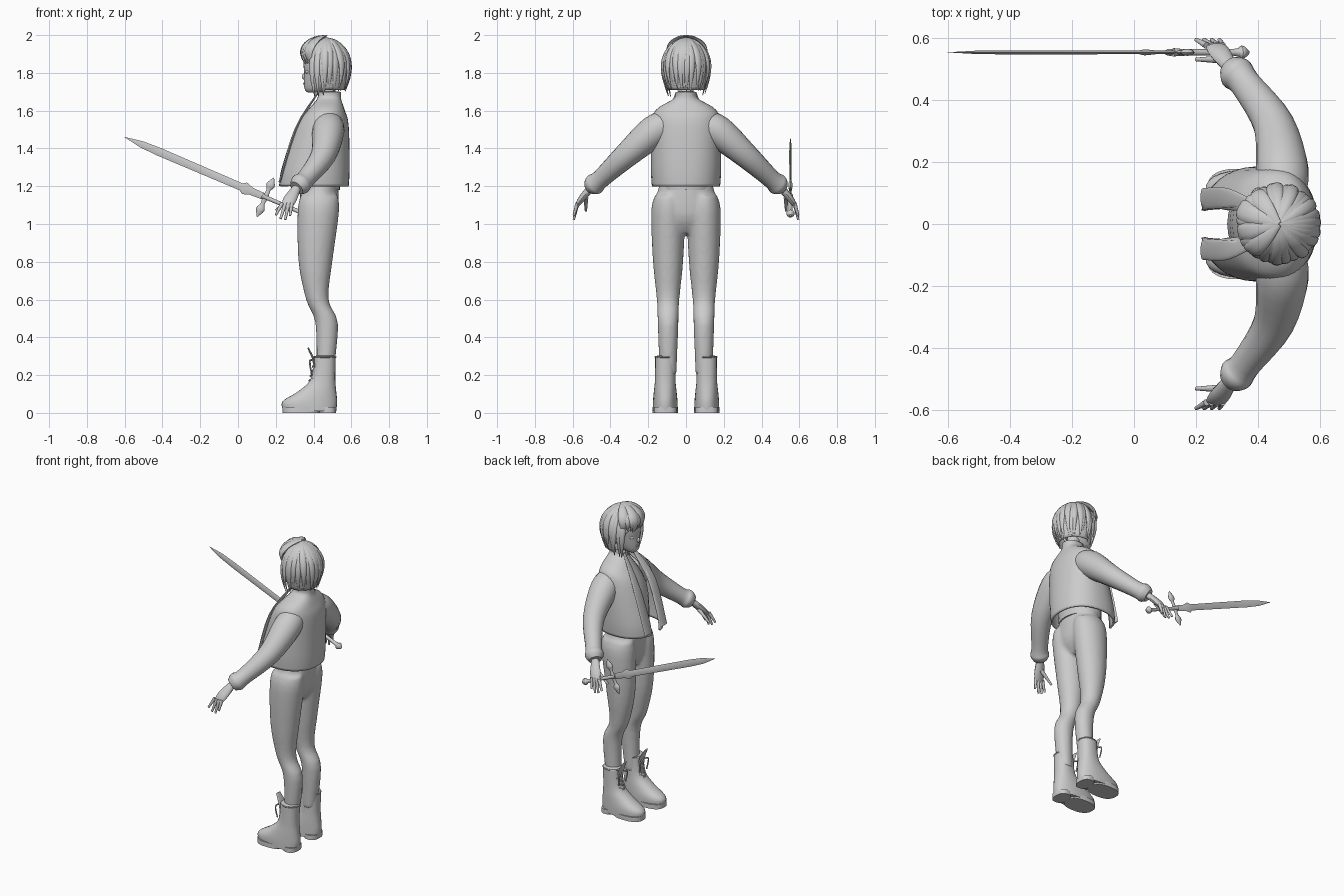
import bpy, bmesh, math, random
from mathutils import Vector

random.seed(4)
default_cube = bpy.data.objects.get("Cube")
if default_cube:
    bpy.data.objects.remove(default_cube)

grey = bpy.data.materials.new("plain_grey")
grey.use_nodes = True
grey.diffuse_color = (.6, .6, .6, 1)
grey.node_tree.nodes["Principled BSDF"].inputs["Base Color"].default_value = grey.diffuse_color
parts = []
SIDES = {"sword_side": 1, "free_side": -1}


def smooth_path(points, steps):
    """Catmull-Rom interpolation of positions and radii together."""
    result = []
    for i in range(len(points) - 1):
        before, start, end = points[max(i - 1, 0)], points[i], points[i + 1]
        after = points[min(i + 2, len(points) - 1)]
        for step in range(steps):
            t = step / steps
            row = []
            for a, b, c, d in zip(before, start, end, after):
                leave, arrive = (c - a) / 2, (d - b) / 2
                blend = t * t * (3 - 2 * t)
                ease = t * (1 - t)
                row.append(b + (c - b) * blend + ease * ((1 - t) * leave - t * arrive))
            result.append(row)
    result.append(list(points[-1]))
    return result


def sweep(bm, points, side=(1, 0, 0), flat=False, count=16, steps=4, power=2, gap=None):
    """Skin elliptical rings (x, y, z, radius[, radius]); a gap leaves the face side open."""
    points = [tuple(p) + tuple(p[3:4]) if len(p) == 4 else tuple(p) for p in points]
    path = smooth_path(points, steps)
    centres = [Vector(p[:3]) for p in path]
    last = len(path) - 1
    rings = []
    for i, centre in enumerate(centres):
        u, v = Vector((1, 0, 0)), Vector((0, 1, 0))
        if not flat:
            tangent = (centres[min(i + 1, last)] - centres[max(i - 1, 0)]).normalized()
            u = Vector(side)
            u = (u - tangent * u.dot(tangent)).normalized()
            v = tangent.cross(u)
        cut = gap(i / last) if gap else 0
        ring = []
        for k in range(count + bool(gap)):
            angle = math.pi + cut + 2 * (math.pi - cut) * k / count
            c, s = math.cos(angle), math.sin(angle)
            c = math.copysign(abs(c) ** (2 / power), c)
            s = math.copysign(abs(s) ** (2 / power), s)
            ring.append(bm.verts.new(centre + u * c * path[i][3] + v * s * path[i][4]))
        rings.append(ring)
    for low, high in zip(rings, rings[1:]):
        for k in range(count):
            following = (k + 1) % len(low)
            bm.faces.new((low[k], low[following], high[following], high[k]))
    if not gap:
        bm.faces.new(rings[0][::-1])
        bm.faces.new(rings[-1])


def part(name, paths, thickness=None, voxel=None, **options):
    """Make one object out of swept paths."""
    bm = bmesh.new()
    for path in paths:
        sweep(bm, path, **options)
    bmesh.ops.recalc_face_normals(bm, faces=bm.faces[:])
    mesh = bpy.data.meshes.new(name)
    bm.to_mesh(mesh)
    bm.free()
    mesh.materials.append(grey)
    obj = bpy.data.objects.new(name, mesh)
    bpy.context.collection.objects.link(obj)
    if thickness:
        solidify = obj.modifiers.new("Thickness", "SOLIDIFY")
        solidify.thickness, solidify.offset = thickness, 0
    if voxel:
        remesh = obj.modifiers.new("Blend", "REMESH")
        remesh.mode, remesh.voxel_size, remesh.use_smooth_shade = "VOXEL", voxel, True
        soften = obj.modifiers.new("Soften", "SMOOTH")
        soften.iterations = 6
    parts.append(obj)


def flip(path, sign):
    return [(p[0], p[1] * sign, *p[2:]) for p in path]


def stack(rows, y=0):
    """Level rings given as (x, z, x radius, y radius)."""
    return [(x, y, z, a, b) for x, z, a, b in rows]


def ball(name, place, size):
    mesh_rows = []
    for i in range(13):
        angle = math.pi * (i + .05) / 12.1
        reach = math.sin(angle)
        mesh_rows.append((place[0], place[1], place[2] - size[2] * math.cos(angle),
                          size[0] * reach, size[1] * reach))
    part(name, [mesh_rows], flat=True, steps=1)


# Trousers: hips and two legs blended into one skin
hips = stack([(.43, 1.25, .1, .13), (.43, 1.05, .1, .17), (.42, .95, .06, .08)])
leg = stack([(.43, 1.15, .1, .07), (.425, 1.06, .11, .09), (.41, .8, .09, .08),
             (.42, .6, .06, .06), (.47, .47, .06, .055), (.46, .2, .045, .045)], y=.095)
part("trousers", [hips, leg, flip(leg, -1)], flat=True, count=24, voxel=.011)

# Shirt, open jacket and lapels
shirt = stack([(.42, 1.18, .12, .14), (.44, 1.45, .11, .15), (.475, 1.65, .04, .05)])
part("shirt", [shirt], flat=True, count=24)
jacket = stack([(.4, 1.2, .18, .175), (.41, 1.3, .175, .18), (.445, 1.52, .135, .175),
                (.465, 1.6, .095, .155), (.48, 1.66, .06, .06), (.48, 1.7, .06, .05)])
part("jacket", [jacket], thickness=.012, flat=True, count=36, power=2.3,
     gap=lambda height: .2 + .3 * height * height)
lapel = [(.42, .045, 1.69, .004, .012), (.305, .08, 1.5, .007, .035), (.22, .085, 1.22, .006, .03)]
part("lapels", [lapel, flip(lapel, -1)])

# Sleeves with puffed cuffs, and open hands
sleeve = [(.475, .08, 1.54, .07), (.478, .17, 1.49, .085), (.45, .32, 1.36, .066),
          (.36, .45, 1.24, .05), (.33, .485, 1.21, .057), (.31, .505, 1.19, .04)]
palm = [(.31, .505, 1.19, .024, .02), (.275, .555, 1.13, .035, .018), (.255, .58, 1.09, .026, .008)]
hand = [palm, [(.28, .53, 1.14, .013), (.2, .53, 1.07, .006)]]
for i in range(4):
    root = (.234 + .017 * i, .575, 1.11, .011)
    end = (.2 + .025 * i, .594, 1.015 + .02 * abs(i - 1.6), .006)
    hand.append([root, end])
for label, sign in SIDES.items():
    part(label + "_sleeve", [flip(sleeve, sign)], count=20)
    part(label + "_hand", [flip(path, sign) for path in hand], count=12)

# Boots: upper, sole with heel, padded rim, tongue and crossed laces
BOOT_Y = .11
upper = stack([(.38, .01, .14, .065), (.38, .06, .145, .065), (.42, .115, .1, .06),
               (.45, .18, .065, .054), (.46, .3, .057, .053)], BOOT_Y)
soles = [stack([(x, z, length, width) for z in (0, .03)], BOOT_Y)
         for x, length, width in ((.335, .1, .068), (.475, .045, .06))]
tongue = stack([(.41, .2, .006, .03), (.4, .28, .006, .034), (.37, .345, .004, .02)], BOOT_Y)
laces = []
for i in range(7):
    x, z = .345 + .055 * math.sqrt(i / 6), .12 + .025 * i
    for slant in (-.012, .012):
        laces.append([(x + .022, BOOT_Y - .03, z - slant, .005), (x, BOOT_Y, z, .005),
                      (x + .022, BOOT_Y + .03, z + slant, .005)])
for direction in (-1, 1):
    laces.append([(.39, BOOT_Y, .28, .005), (.38, BOOT_Y + direction * .04, .27, .005),
                  (.39, BOOT_Y + direction * .035, .2, .004)])
for label, sign in SIDES.items():
    part(label + "_boot", [flip(upper, sign)], flat=True, count=28, power=2.3)
    part(label + "_boot_sole", [flip(path, sign) for path in soles],
         flat=True, count=28, steps=1, power=2.5)
    part(label + "_boot_tongue", [flip(tongue, sign)])
    part(label + "_boot_laces", [flip(path, sign) for path in laces], side=(0, 0, 1), count=6)
    ball(label + "_boot_rim", (.46, BOOT_Y * sign, .295), (.062, .057, .012))

# Neck, head and face
part("neck", [[(.485, 0, 1.6, .045), (.468, 0, 1.78, .038)]], flat=True)
head = stack([(.39, 1.695, .02, .02), (.415, 1.72, .064, .05), (.45, 1.8, .1, .083),
              (.46, 1.88, .108, .09), (.46, 1.96, .04, .04)])
part("head", [head], flat=True, count=28)
ball("nose", (.348, 0, 1.78), (.01, .01, .016))
ball("upper_lip", (.353, 0, 1.746), (.008, .02, .005))
ball("lower_lip", (.355, 0, 1.738), (.008, .017, .005))
for label, sign in SIDES.items():
    ball(label + "_eye", (.371, sign * .035, 1.806), (.014, .018, .012))
    ball(label + "_ear", (.46, sign * .084, 1.79), (.02, .012, .03))

# Hair: a bob shell open at the face, covered by tapered locks from the crown
HAIR_X, HAIR_RADIUS, CROWN = .465, .13, 1.985


def hair_curve(fall, crown, bottom):
    """Distance from the crown and height after part of the fall."""
    return HAIR_RADIUS * math.sin(2.2 * fall), crown - (crown - bottom) * fall ** 1.6


shell = []
for i in range(1, 11):
    radius, height = hair_curve(i / 10, CROWN - .01, 1.71)
    shell.append((HAIR_X, 0, height, radius * .92, radius * .9))
part("hair_shell", [shell], thickness=.008, flat=True, count=36, steps=2,
     gap=lambda fall: min(max(4 * (fall - .4), .02), 1.4))


def hair_lock(name, angle, crown, bottom, width):
    swing = random.uniform(-.1, .1)
    bulge = random.uniform(.97, 1.03)
    path = []
    for i in range(7):
        fall = i / 6
        radius, height = hair_curve(fall, crown, bottom)
        turn = angle + swing * fall
        taper = max(.1, math.sin(math.pi * (.12 + .85 * fall)))
        path.append((HAIR_X + bulge * radius * math.cos(turn), bulge * radius * math.sin(turn) * .95,
                     height, width * taper, .011 * taper))
    part(name, [path], side=(-math.sin(angle), math.cos(angle), 0), count=10, steps=3)


LOCKS = 30
for i in range(LOCKS):
    angle = math.tau * (i + .5) / LOCKS
    from_face = abs(angle - math.pi)
    bottom = random.uniform(1.7, 1.72)
    if from_face < .75:
        bottom += .13
    elif from_face < 1.5:
        bottom -= .03
    hair_lock(f"hair_lock_{i}", angle, CROWN, bottom, .021)
for i in range(4):
    hair_lock(f"hair_fringe_{i}", 2.2 + .6 * i, CROWN + .012, 1.835, .03)

# Sword: every piece lies along one straight line from the tip
tip, along, across = Vector((-.6, .553, 1.46)), Vector((.92, 0, -.393)), Vector((.393, 0, .92))


def on_sword(rows, flatness):
    return [(*(tip + along * distance), width, width * flatness) for distance, width in rows]


blade = [(0, .001), (.1, .018), (.2, .022), (.67, .02), (.69, .033), (.73, .02), (.81, .018)]
part("blade", [on_sword(blade, .3)], side=across, count=4, steps=1)
grip = [(.79, .014), (.83, .011), (1, .011), (1.03, .022), (1.054, .006)]
part("grip", [on_sword(grip, 1)], side=across)
wing = [(0, .016), (.04, .011), (.07, .023), (.112, .002)]
wings = []
for direction in (1, -1):
    wings.append([(*(tip + along * .81 + across * direction * distance), width, width / 2)
                  for distance, width in wing])
part("guard", wings, side=along, count=12)

# Smooth shading with sharp creases kept
bpy.ops.object.select_all(action="DESELECT")
for obj in parts:
    obj.select_set(True)
bpy.context.view_layer.objects.active = parts[0]
bpy.ops.object.shade_smooth_by_angle(angle=math.radians(40))
